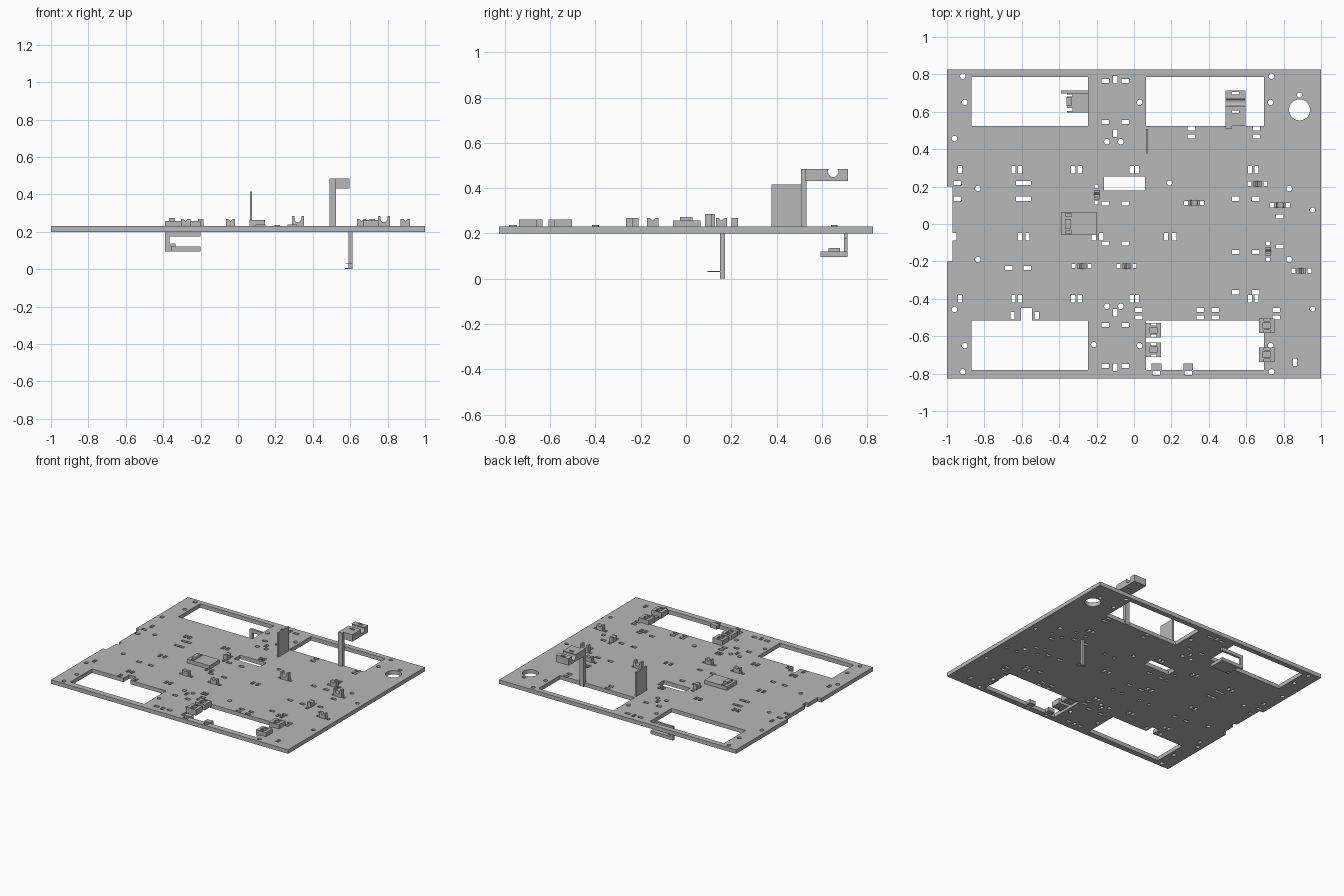
import bpy
import bmesh
import math
from mathutils import Matrix, Vector

default_cube = bpy.data.objects.get("Cube")
if default_cube:
    bpy.data.objects.remove(default_cube)

grey = bpy.data.materials.new("plain_grey")
grey.use_nodes = True
grey.diffuse_color = (0.48, 0.48, 0.48, 1)
grey.node_tree.nodes["Principled BSDF"].inputs["Base Color"].default_value = grey.diffuse_color

BOTTOM, TOP = 0.2, 0.23


def add_box(bm, x0, x1, y0, y1, z0, z1):
    size = Vector((abs(x1 - x0), abs(y1 - y0), abs(z1 - z0)))
    centre = Vector((x0 + x1, y0 + y1, z0 + z1)) / 2
    bmesh.ops.create_cube(bm, size=1, matrix=Matrix.Translation(centre) @ Matrix.Diagonal(size).to_4x4())


def add_cylinder(bm, centre, radius, depth, axis="Z", sides=16):
    turn = Matrix.Rotation(math.pi / 2, 4, "Y") if axis == "X" else Matrix.Identity(4)
    bmesh.ops.create_cone(bm, cap_ends=True, segments=sides, radius1=radius, radius2=radius,
                          depth=depth, matrix=Matrix.Translation(centre) @ turn)


def add_prism(bm, profile, thickness, centre, turned):
    """Extrude an outline of (sideways, height) points and stand it on the plate."""
    points = [bm.verts.new((u, -thickness / 2, h)) for u, h in profile]
    face = bm.faces.new(points)
    side = bmesh.ops.extrude_face_region(bm, geom=[face])["geom"]
    moved = [item for item in side if isinstance(item, bmesh.types.BMVert)]
    bmesh.ops.translate(bm, verts=moved, vec=(0, thickness, 0))
    place = Matrix.Translation((centre[0], centre[1], TOP))
    if turned:
        place = place @ Matrix.Rotation(math.pi / 2, 4, "Z")
    bmesh.ops.transform(bm, matrix=place, verts=points + moved)


def finish(bm, name):
    bmesh.ops.recalc_face_normals(bm, faces=bm.faces)
    mesh = bpy.data.meshes.new(name)
    bm.to_mesh(mesh)
    bm.free()
    mesh.materials.append(grey)
    thing = bpy.data.objects.new(name, mesh)
    bpy.context.collection.objects.link(thing)
    return thing


def boxes(name, *parts):
    bm = bmesh.new()
    for part in parts:
        add_box(bm, *part)
    return finish(bm, name)


def cut(target, cutter):
    """Subtract the cutter, then throw it away."""
    cutter.hide_render = True
    modifier = target.modifiers.new("cut", "BOOLEAN")
    modifier.operation = "DIFFERENCE"
    modifier.solver = "EXACT"
    modifier.object = cutter
    bpy.context.view_layer.objects.active = target
    bpy.ops.object.modifier_apply(modifier=modifier.name)
    bpy.data.objects.remove(cutter)


# Base plate
plate = boxes("base_plate", (-1, 1, -0.825, 0.825, BOTTOM, TOP))

# Large windows, long slot and cable hole
holes = bmesh.new()
LOW, HIGH = BOTTOM - 0.1, TOP + 0.1
for left, right in ((-0.87, -0.245), (0.065, 0.695)):
    add_box(holes, left, right, 0.525, 0.785, LOW, HIGH)
    add_box(holes, left, right, -0.78, -0.517, LOW, HIGH)
add_box(holes, -0.16, 0.06, 0.18, 0.255, LOW, HIGH)
add_cylinder(holes, (0.885, 0.61, TOP), 0.056, 0.2, sides=32)


def slots(xs, ys, wide):
    """Rectangular holes on every crossing of the given columns and rows."""
    half_x, half_y = (0.02, 0.011) if wide else (0.011, 0.02)
    for x in xs:
        for y in ys:
            add_box(holes, x - half_x, x + half_x, y - half_y, y + half_y, LOW, HIGH)


# Wide slots
slots((-0.153, -0.046), (0.765, 0.545, 0.11, -0.105, -0.54, -0.76), True)
slots((-0.945, -0.61, -0.57), (0.22, 0.135), True)
slots((-0.67, -0.57), (-0.235,), True)
slots((0.305, 0.655), (0.51, 0.467), True)
slots((0.545, 0.65), (0.135, -0.15, -0.365), True)
slots((0.025, 0.355, 0.435, 0.76), (-0.46, -0.5), True)
slots((0.78,), (0.04, -0.12), True)
slots((0.12, 0.29), (-0.797,), True)

# Tall slots
slots((-0.93, -0.645, -0.61, -0.325, -0.29, -0.012, 0.016, 0.62, 0.655), (0.29, -0.4), False)
slots((-0.96, -0.61, -0.57, -0.215, -0.175, 0.172, 0.215), (-0.067,), False)
slots((-0.1,), (0.77, 0.485, -0.475, -0.765), False)
slots((-0.65, -0.52), (-0.49,), False)
slots((0.86,), (-0.74,), False)

# Screw holes, mirrored front to back
for x, y in ((-0.915, 0.79), (-0.905, 0.65), (-0.96, 0.457), (-0.835, 0.19), (0.735, 0.79),
             (0.73, 0.65), (0.83, 0.19), (0.03, 0.65), (-0.145, 0.44), (-0.07, 0.44)):
    for side in (1, -1):
        add_cylinder(holes, (x, side * y, TOP), 0.015, 0.2)
for x, y in ((0.885, 0.69), (0.955, 0.075), (0.955, -0.455), (-0.215, -0.645), (0.19, 0.22)):
    add_cylinder(holes, (x, y, TOP), 0.014, 0.2)

# Wire clips, each between two small holes: (x, y, turned, tall)
clips = ((0.66, 0.215, False, False), (0.78, 0.1, False, True), (0.32, 0.113, False, True),
         (-0.2, 0.157, True, False), (-0.28, -0.225, False, False), (-0.04, -0.225, False, False),
         (0.717, -0.147, True, False), (0.895, -0.25, False, False))
low_outline = [(-0.025, 0), (0.025, 0), (0.025, 0.038), (0.012, 0.038), (0, 0.026),
               (-0.012, 0.038), (-0.025, 0.038)]
round_notch = [(0.019 * math.cos(a), 0.04 + 0.019 * math.sin(a))
               for a in (-math.pi * i / 8 for i in range(9))]
tall_outline = ([(-0.032, 0), (0.032, 0), (0.032, 0.055), (0.019, 0.055)] + round_notch
                + [(-0.019, 0.055), (-0.032, 0.055)])
for number, (x, y, turned, tall) in enumerate(clips):
    bm = bmesh.new()
    add_prism(bm, tall_outline if tall else low_outline, 0.03, (x, y), turned)
    finish(bm, "wire_clip_%d" % number)
    for side in (-0.043, 0.043):
        cx, cy = (x, y + side) if turned else (x + side, y)
        add_box(holes, cx - 0.011, cx + 0.011, cy - 0.011, cy + 0.011, LOW, HIGH)
cut(plate, finish(holes, "hole_cutter"))

# Edge notch and the recess of the front window
cut(plate, boxes("notch_cutter", (-1.1, -0.97, -0.2, 0.2, LOW, HIGH),
                 (-0.605, -0.545, -0.6, -0.45, LOW, HIGH)))

# Upright fin
boxes("upright_fin", (0.064, 0.076, 0.378, 0.508, TOP - 0.01, 0.415))

# Raised hook with a round cradle across its arm
boxes("hook_post", (0.49, 0.525, 0.507, 0.533, BOTTOM, 0.485))
arm = boxes("hook_arm", (0.49, 0.597, 0.525, 0.715, 0.432, 0.485))
cradle = bmesh.new()
add_cylinder(cradle, (0.545, 0.65, 0.472), 0.023, 0.2, "X", 20)
cut(arm, finish(cradle, "cradle_cutter"))
cut(arm, boxes("arm_slot_cutter", (0.525, 0.562, 0.692, 0.706, 0.4, 0.5),
               (0.525, 0.562, 0.593, 0.607, 0.4, 0.5)))

# Hanging bracket under the rear window
boxes("bracket_frame", (-0.39, -0.2, 0.697, 0.713, 0.175, BOTTOM),
      (-0.39, -0.365, 0.697, 0.713, 0.12, 0.175),
      (-0.39, -0.2, 0.697, 0.713, 0.095, 0.12))
tray = boxes("bracket_tray", (-0.357, -0.2, 0.595, 0.697, 0.095, 0.12))
cut(tray, boxes("tray_slot_cutter", (-0.37, -0.33, 0.605, 0.62, 0, 0.2),
                (-0.37, -0.33, 0.683, 0.692, 0, 0.2)))
boxes("bracket_stop", (-0.36, -0.333, 0.63, 0.68, 0.12, 0.136))

# Hanging leg with thin feet
boxes("hanging_leg", (0.592, 0.612, 0.15, 0.172, 0, BOTTOM))
boxes("leg_feet", (0.572, 0.592, 0.152, 0.17, 0.002, 0.007),
      (0.575, 0.61, 0.095, 0.15, 0.03, 0.034))

# Flat holder with a raised stop
holder = boxes("flat_holder", (-0.39, -0.2, -0.058, 0.065, TOP, 0.258))
cut(holder, boxes("holder_slot_cutter", (-0.365, -0.335, 0.04, 0.055, TOP - 0.1, 0.3),
                  (-0.365, -0.335, -0.05, -0.035, TOP - 0.1, 0.3)))
boxes("holder_stop", (-0.37, -0.337, -0.027, 0.028, 0.258, 0.273))

# Front window guides, each with a recess and two slots
for name, x, y in (("left_rear", 0.71, -0.543), ("left_front", 0.71, -0.698),
                   ("right_rear", 0.103, -0.568), ("right_front", 0.103, -0.673)):
    guide = boxes(name + "_guide", (x - 0.042, x + 0.042, y - 0.039, y + 0.039, TOP - 0.01, 0.262))
    cut(guide, boxes("guide_cutter", (x - 0.016, x + 0.016, y + 0.024, y + 0.036, 0, 1),
                     (x - 0.016, x + 0.016, y - 0.036, y - 0.024, 0, 1)))
    cut(guide, boxes("recess_cutter", (x - 0.02, x + 0.02, y - 0.015, y + 0.015, 0.25, 1)))

# Small front tabs
for number, x in enumerate((0.12, 0.29)):
    boxes("front_tab_%d" % number, (x - 0.026, x + 0.026, -0.782, -0.746, TOP - 0.02, 0.238))

# Locating pins
pins = bmesh.new()
for x, y in ((-0.21, 0.655), (0.21, -0.4)):
    add_cylinder(pins, (x, y, TOP), 0.015, 0.012)
finish(pins, "locating_pins")
